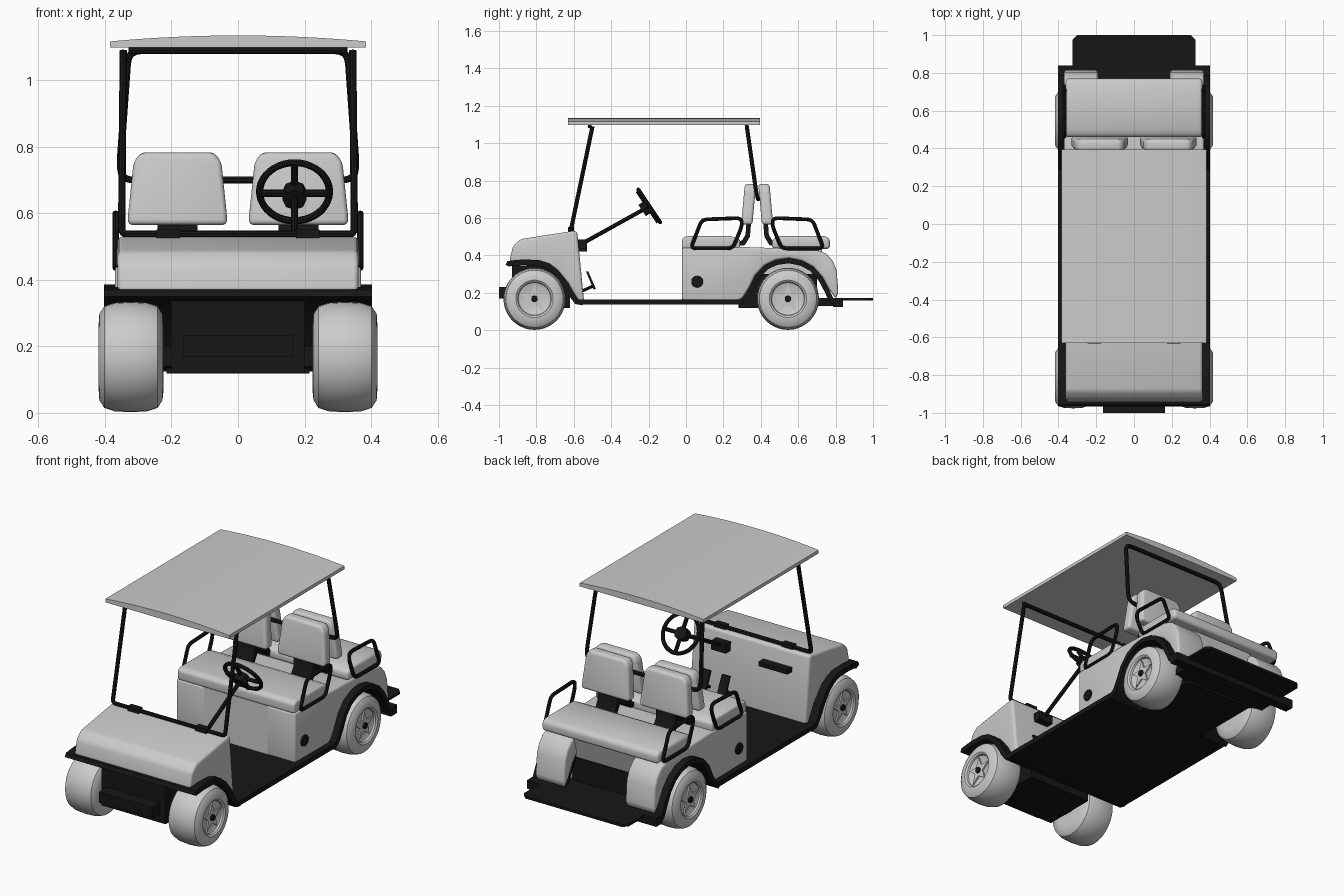
import bpy, bmesh, math
from mathutils import Vector, Matrix

if "Cube" in bpy.data.objects:
    bpy.data.objects.remove(bpy.data.objects["Cube"])

black = bpy.data.materials.new("black")
black.diffuse_color = (0.008, 0.008, 0.008, 1)
black.use_nodes = True
black.node_tree.nodes["Principled BSDF"].inputs["Base Color"].default_value = black.diffuse_color


def finish(ob, mat=None, bevel=0, seg=3):
    if mat:
        ob.data.materials.append(mat)
    if bevel:
        m = ob.modifiers.new("bevel", 'BEVEL')
        m.width, m.segments, m.limit_method = bevel, seg, 'ANGLE'
        m.angle_limit = math.radians(25)
    bpy.ops.object.select_all(action='DESELECT')
    ob.select_set(True)
    bpy.context.view_layer.objects.active = ob
    if bevel:
        bpy.ops.object.modifier_apply(modifier="bevel")
    bpy.ops.object.shade_smooth_by_angle(angle=math.radians(35))
    return ob


def from_bm(name, bm, mat=None, bevel=0, seg=3):
    bmesh.ops.recalc_face_normals(bm, faces=bm.faces)
    me = bpy.data.meshes.new(name)
    bm.to_mesh(me)
    bm.free()
    ob = bpy.data.objects.new(name, me)
    bpy.context.collection.objects.link(ob)
    return finish(ob, mat, bevel, seg)


def extrude(name, pts, vec, mat=None, bevel=0, seg=3):
    bm = bmesh.new()
    f = bm.faces.new([bm.verts.new(p) for p in pts])
    r = bmesh.ops.extrude_face_region(bm, geom=[f])
    bmesh.ops.translate(bm, vec=vec, verts=[v for v in r['geom'] if isinstance(v, bmesh.types.BMVert)])
    return from_bm(name, bm, mat, bevel, seg)


def prism(name, yz, x0, x1, mat=None, bevel=0, seg=3):
    return extrude(name, [(x0, y, z) for y, z in yz], (x1 - x0, 0, 0), mat, bevel, seg)


def box(name, x0, x1, y0, y1, z0, z1, mat=None, bevel=0):
    return prism(name, [(y0, z0), (y1, z0), (y1, z1), (y0, z1)], x0, x1, mat, bevel)


def strip(name, yz, t, x0, x1):
    # bent sheet of thickness t below the polyline
    P = [Vector(p) for p in yz]
    low = []
    for i, p in enumerate(P):
        d = (P[min(i + 1, len(P) - 1)] - P[max(i - 1, 0)]).normalized()
        low.append(p + t * Vector((d.y, -d.x)))
    return prism(name, [tuple(p) for p in P + low[::-1]], x0, x1, black)


def tube(name, pts, r, cyclic=False, fillet=0.03):
    P, out = [Vector(p) for p in pts], []
    for i, p in enumerate(P):
        if not cyclic and i in (0, len(P) - 1):
            out.append(p)
            continue
        a, b = P[i - 1] - p, P[(i + 1) % len(P)] - p
        a = p + a.normalized() * min(fillet, a.length * .45)
        b = p + b.normalized() * min(fillet, b.length * .45)
        for k in range(5):
            t = k / 4
            out.append(a * (1 - t) ** 2 + p * 2 * t * (1 - t) + b * t * t)
    cu = bpy.data.curves.new(name, 'CURVE')
    cu.dimensions, cu.bevel_depth, cu.bevel_resolution, cu.use_fill_caps = '3D', r, 2, True
    s = cu.splines.new('POLY')
    s.points.add(len(out) - 1)
    for q, p in zip(s.points, out):
        q.co = (*p, 1)
    s.use_cyclic_u = cyclic
    ob = bpy.data.objects.new(name, cu)
    bpy.context.collection.objects.link(ob)
    bpy.ops.object.select_all(action='DESELECT')
    ob.select_set(True)
    bpy.context.view_layer.objects.active = ob
    bpy.ops.object.convert(target='MESH')
    return finish(bpy.context.object, black)


def lathe(name, prof, center, mat=None, steps=40):
    # prof: (x offset, radius), spun round the x axis
    bm = bmesh.new()
    vs = [bm.verts.new((x, 0, r)) for x, r in prof]
    es = [bm.edges.new(e) for e in zip(vs, vs[1:])]
    bmesh.ops.spin(bm, geom=vs + es, axis=(1, 0, 0), cent=(0, 0, 0), angle=math.tau, steps=steps)
    bmesh.ops.remove_doubles(bm, verts=bm.verts, dist=1e-5)
    bmesh.ops.translate(bm, vec=center, verts=bm.verts)
    return from_bm(name, bm, mat)


# wheels: tyre with dished hub, star and black cap
TYRE = [(-.098, 0), (-.098, .10), (-.095, .13), (-.08, .153), (-.05, .163), (0, .166), (.05, .163),
        (.08, .153), (.095, .13), (.097, .10), (.09, .09), (.08, .087), (.076, .08), (.076, 0)]
for s in (-1, 1):
    for tag, y in (("front", -.81), ("rear", .545)):
        lathe(tag + "_wheel", [(s * x, r) for x, r in TYRE], (s * .322, y, .168))
        lathe(tag + "_hub_cap", [(0, 0), (0, .018), (s * .02, .016), (s * .02, 0)], (s * .396, y, .168), black, 16)
        star = []
        for k in range(10):
            a, r = k * math.pi / 5, (.08 if k % 2 == 0 else .033)
            star.append((s * .394, y + r * math.sin(a), .168 + r * math.cos(a)))
        extrude(tag + "_wheel_star", star, (s * .012, 0, 0))

# roof, gently crowned
top = [(x, -.63, 1.135 - .018 * (x / .385) ** 2) for x in [.385 * k / 8 for k in range(-8, 9)]]
extrude("roof", [(-.385, -.63, 1.098)] + top + [(.385, -.63, 1.098)], (0, 1.025, 0))

# roof frames
tube("front_roof_frame", [(-.345, -.5, 1.09), (-.35, -.615, .537), (.35, -.615, .537), (.345, -.5, 1.09)], .011, fillet=.02)
tube("front_roof_bar", [(-.33, -.515, 1.09), (.33, -.515, 1.09)], .011)
tube("rear_roof_frame", [(-.33, .325, 1.09), (-.355, .375, .74), (-.345, .385, .70), (.345, .385, .70),
                         (.355, .375, .74), (.33, .325, 1.09)], .011, True, .04)

# front cowl and black fender sheet
prism("front_cowl", [(-.945, .365), (-.78, .365), (-.7, .33), (-.63, .25), (-.575, .155), (-.545, .155),
                     (-.582, .53), (-.61, .53), (-.885, .487), (-.925, .45)], -.362, .362, None, .018, 4)
strip("front_fender", [(-.965, .35), (-.955, .37), (-.88, .378), (-.79, .376), (-.73, .358), (-.68, .318),
                       (-.63, .255), (-.6, .2), (-.575, .165), (-.55, .163)], .03, -.403, .403)
box("front_bumper", -.165, .165, -1, -.85, .17, .232, black)
box("front_undercarriage", -.2, .2, -.93, -.62, .12, .345, black)
box("front_axle", -.26, .26, -.84, -.78, .14, .2, black)

# floor, rear undercarriage and rear step
box("floor", -.403, .403, -.585, .29, .138, .165, black)
box("rear_undercarriage", -.215, .215, .28, .7, .118, .3, black)
box("rear_floor", -.3, .3, .68, .82, .13, .172, black)
box("rear_bumper", -.403, .403, .785, .84, .125, .172, black)
extrude("rear_step", [(-.3, 1, .158), (-.325, .975, .158), (-.325, .82, .158), (.325, .82, .158),
                      (.325, .975, .158), (.3, 1, .158)], (0, 0, .014), black)
ARCH = [(.27, .152), (.305, .175), (.335, .225), (.37, .295), (.42, .348), (.48, .376), (.55, .386),
        (.62, .372), (.68, .34), (.73, .285), (.765, .22), (.79, .165), (.83, .15)]

# rear body: two side pods plus a shorter middle leaving the foot recess
BACK = [(.80, .17), (.815, .20), (.805, .32), (.785, .37), (.75, .41), (.69, .432), (.3, .445), (-.022, .44), (-.022, .16)]
for s in (-1, 1):
    prism("rear_body_side", ARCH[:-2] + BACK, s * .19, s * .37, None, .012)
    strip("rear_fender", ARCH, .028, s * .2, s * .403)
    lathe("side_cap", [(0, .032), (s * .01, .03), (s * .01, 0)], (s * .368, .06, .26), black, 24)
prism("rear_body_middle", [(-.021, .16), (.28, .16), (.3, .29), (.68, .27), (.73, .43), (.3, .444), (-.021, .439)], -.2, .2)

# seat cushions
prism("front_seat", [(-.022, .435), (.29, .435), (.29, .485), (.24, .503), (.0, .503), (-.022, .49)], -.365, .365, None, .018, 4)
prism("rear_seat", [(.46, .435), (.77, .435), (.77, .49), (.74, .503), (.5, .503), (.46, .485)], -.362, .362, None, .018, 4)


# seat backs with supports, and arm rests (k = +1 front facing, -1 rear facing)
def flip(y, k):
    return y if k > 0 else .761 - y


for k, tag in ((1, "front"), (-1, "rear")):
    for c in (-.182, .182):
        out = [(-.15, .565), (.15, .565), (.148, .6), (.132, .755), (.11, .783), (-.11, .783), (-.132, .755), (-.148, .6)]
        pts = [(c + x, flip(.295 + .02 * (z - .565) / .22, k), z) for x, z in out]
        extrude(tag + "_seat_back", pts, (0, k * .06, 0), None, .016, 4)
        sup = [(.27, .47), (.3, .48), (.318, .51), (.325, .6), (.35, .6), (.342, .5), (.315, .455), (.27, .45)]
        prism(tag + "_back_support", [(flip(y, k), z) for y, z in sup], c - .06, c + .06, black)
    for s in (-1, 1):
        arm = [(.025, .437), (.085, .592), (.295, .6), (.3, .56), (.25, .437)]
        tube(tag + "_arm_rest", [(s * .368, flip(y, k), z) for y, z in arm], .01, True)

# steering wheel and column
C = Vector((.17, -.197, .665))
N = Vector((0, .83, .555)).normalized()
U = Vector((0, -.555, .83)).normalized()
X = Vector((1, 0, 0))
ring = [C + .105 * (math.cos(a) * X + math.sin(a) * U) for a in [math.tau * i / 40 for i in range(40)]]
tube("steering_wheel", ring, .011, True, .001)
for d in (X, U):
    tube("steering_spoke", [C - d * .1 - N * .008, C + d * .1 - N * .008], .011)
tube("steering_hub", [C - N * .045, C + N * .006], .036)
tube("steering_column", [C - N * .03, (.17, -.57, .455)], .011)
box("column_mount", .125, .215, -.59, -.53, .435, .485, black)
box("dash_shelf", -.26, -.08, -.58, -.53, .42, .445, black)

# pedals
for x in (.12, .24):
    prism("pedal", [(-.535, .315), (-.523, .315), (-.482, .222), (-.494, .217)], x - .025, x + .025, black)
    tube("pedal_arm", [(x, -.5, .235), (x, -.565, .205)], .008)

# windscreen frame hinges
for s in (-1, 1):
    box("frame_hinge", s * .21 - .035, s * .21 + .035, -.632, -.598, .522, .552, black)
